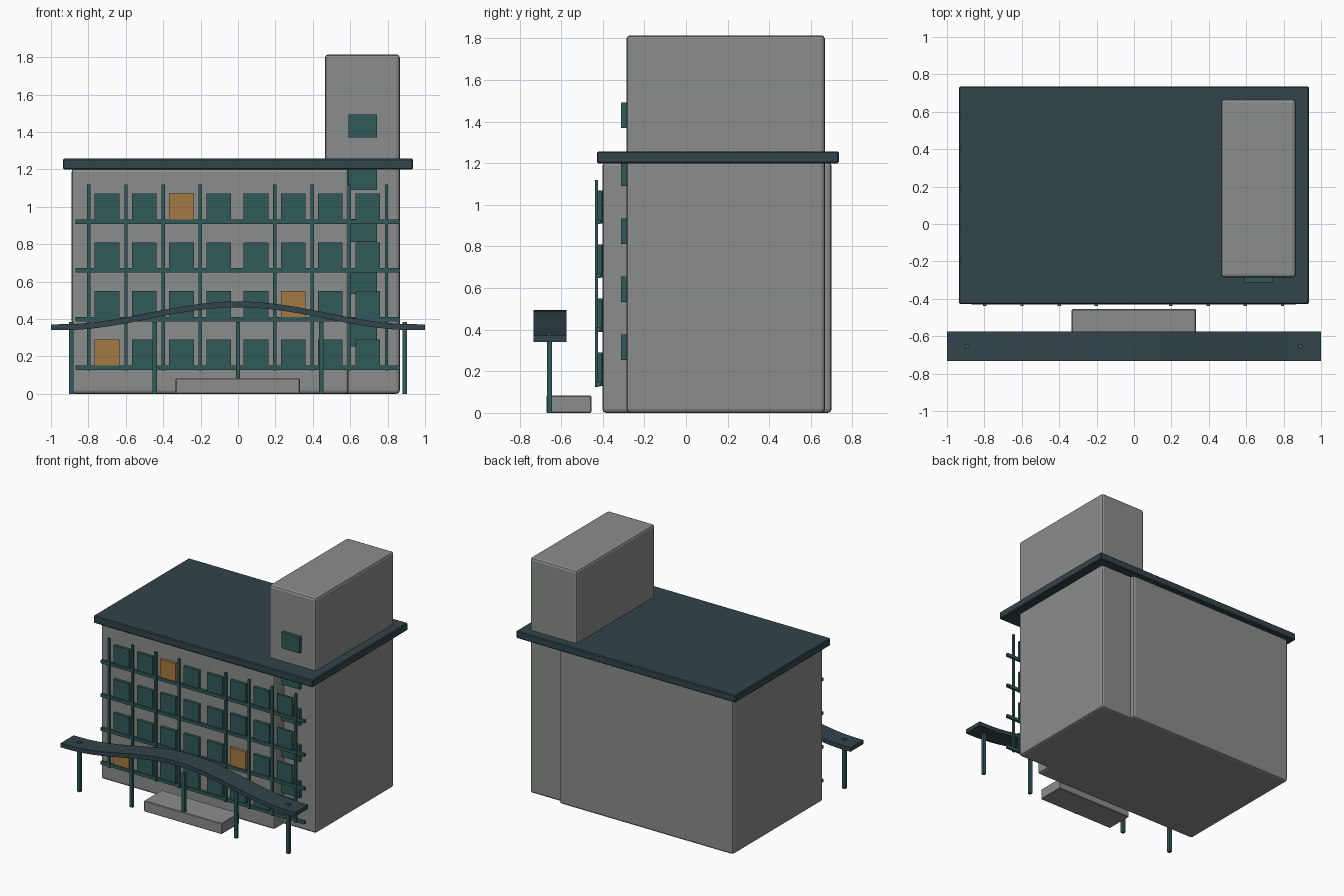
import bpy, bmesh, math

if "Cube" in bpy.data.objects:
    bpy.data.objects.remove(bpy.data.objects["Cube"])


def material(name, rgb):
    m = bpy.data.materials.new(name)
    m.diffuse_color = (*rgb, 1)
    m.use_nodes = True
    m.node_tree.nodes["Principled BSDF"].inputs["Base Color"].default_value = m.diffuse_color
    return m


CONCRETE = material("grey concrete", (0.254, 0.268, 0.256))
SLATE = material("dark slate", (0.032, 0.058, 0.070))
TEAL = material("teal glass and metal", (0.030, 0.100, 0.098))
AMBER = material("lit amber glass", (0.376, 0.195, 0.054))


def finish(name, bm, mat, bevel=0.0, segments=2):
    bmesh.ops.recalc_face_normals(bm, faces=bm.faces)
    mesh = bpy.data.meshes.new(name)
    bm.to_mesh(mesh)
    bm.free()
    mesh.materials.append(mat)
    ob = bpy.data.objects.new(name, mesh)
    bpy.context.collection.objects.link(ob)
    if bevel:
        mod = ob.modifiers.new("rounded edges", "BEVEL")
        mod.width = bevel
        mod.segments = segments
        mod.limit_method = "ANGLE"
    return ob


def box(name, x, y, z, mat, bevel=0.0, segments=2):
    """Box from (min, max) ranges on each axis."""
    bm = bmesh.new()
    bmesh.ops.create_cube(bm, size=1)
    for v in bm.verts:
        v.co = [sum(r) / 2 + c * (r[1] - r[0]) for r, c in zip((x, y, z), v.co)]
    return finish(name, bm, mat, bevel, segments)


def around(c, size):
    return (c - size / 2, c + size / 2)


# Building masses and roof
box("main_block", (-0.89, 0.592), (-0.402, 0.70), (0, 1.205), CONCRETE, 0.018)
box("stair_tower", (0.465, 0.865), (-0.287, 0.668), (0, 1.815), CONCRETE, 0.018)
box("roof_slab", (-0.935, 0.935), (-0.428, 0.735), (1.2, 1.257), SLATE, 0.006, 1)

# Facade windows, a few of them lit
lit = {(0, 0), (1, 5), (3, 2)}
for row in range(4):
    z = 0.21 + 0.26 * row
    for col in range(8):
        mat = AMBER if (row, col) in lit else TEAL
        box(f"window_{row}_{col}", around(-0.70 + 0.199 * col, 0.132),
            (-0.423, -0.400 if col < 7 else -0.405), around(z, 0.16), mat)
    # Horizontal rail under each window row
    box(f"facade_rail_{row}", (-0.87, 0.867), (-0.431, -0.412),
        around(z - 0.07, 0.024), TEAL)

# Vertical facade bars, with the middle one left out
for i in (-4, -3, -2, -1, 1, 2, 3, 4):
    box(f"facade_bar_{i + 4}", around(0.199 * i - 0.002, 0.018),
        (-0.438, -0.424), (0.125, 1.12), TEAL)

# Tower windows
for i in range(5):
    box(f"tower_window_{i}", around(0.667, 0.155), (-0.313, -0.28),
        around(0.315 + 0.279 * i, 0.123), TEAL)

# Wavy entrance canopy: swept strip with flat ends
bm = bmesh.new()
rings = []
STEPS = 48
for i in range(STEPS + 1):
    x = -1 + 2 * i / STEPS
    t = min(abs(x) / 0.95, 1)
    z = 0.356 + 0.122 * (0.5 + 0.5 * math.cos(math.pi * t))
    rings.append([bm.verts.new((x, y, z + dz)) for y, dz in
                  ((-0.733, -0.016), (-0.575, -0.016), (-0.575, 0.016), (-0.733, 0.016))])
for a, b in zip(rings, rings[1:]):
    for k in range(4):
        bm.faces.new((a[k], a[(k + 1) % 4], b[(k + 1) % 4], b[k]))
bm.faces.new(rings[0])
bm.faces.new(rings[-1])
canopy = finish("wavy_canopy", bm, SLATE)
bpy.context.view_layer.objects.active = canopy
canopy.select_set(True)
bpy.ops.object.shade_smooth_by_angle(angle=math.radians(30))

# Canopy columns and entrance step
for i in range(-2, 3):
    box(f"canopy_column_{i + 2}", around(0.446 * i, 0.024), (-0.669, -0.645),
        (0, 0.385), TEAL)
box("entrance_step", (-0.333, 0.331), (-0.671, -0.455), (0, 0.083), CONCRETE, 0.004, 1)
